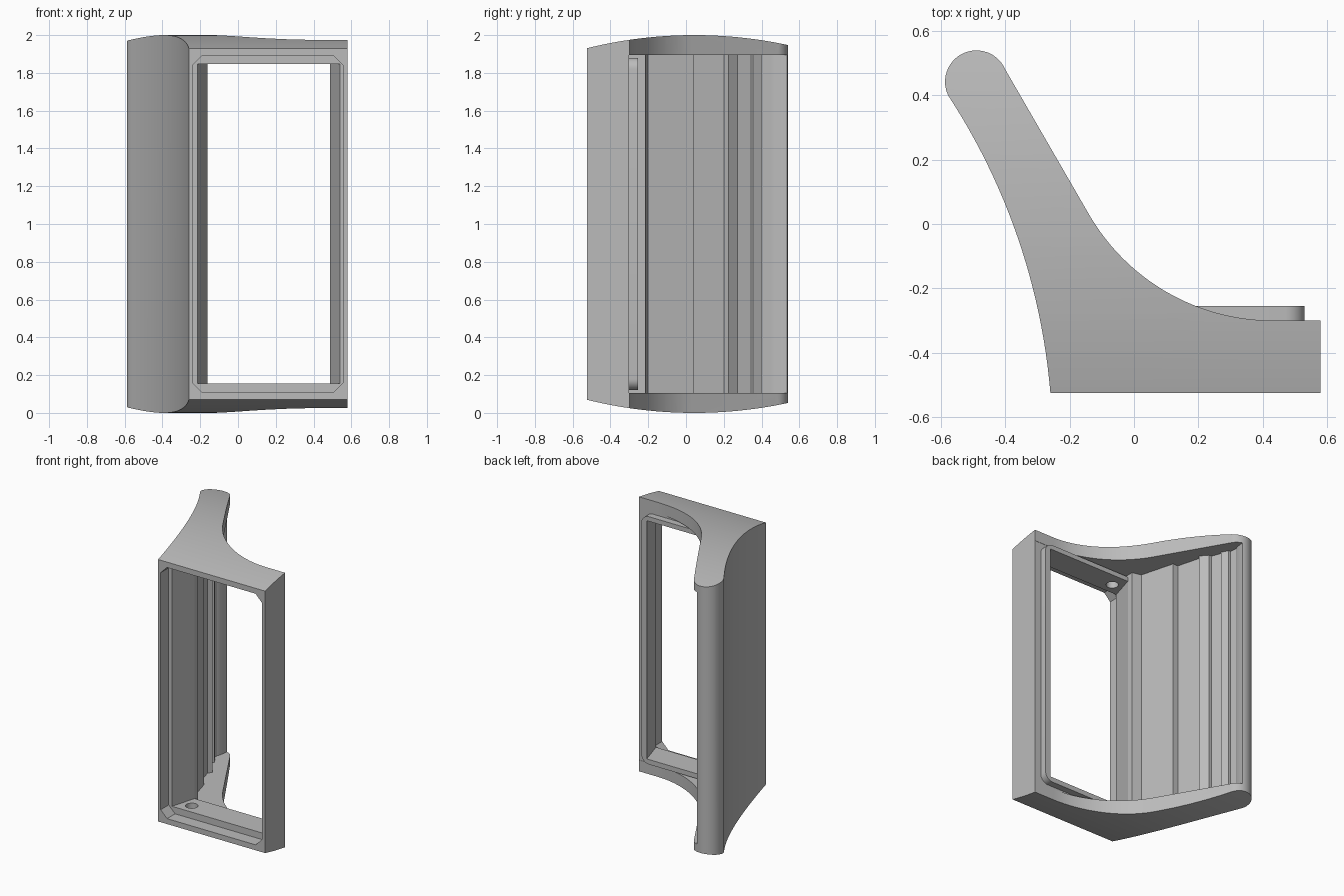
import bpy, bmesh, math
from mathutils import Vector

cube = bpy.data.objects.get("Cube")
if cube:
    bpy.data.objects.remove(cube, do_unlink=True)

gray = bpy.data.materials.new("plain gray")
gray.use_nodes = True
gray.diffuse_color = (0.5, 0.5, 0.5, 1)
gray.node_tree.nodes["Principled BSDF"].inputs["Base Color"].default_value = gray.diffuse_color


def loft(name, start, end):
    """Closed solid between two matching 3D loops."""
    bm = bmesh.new()
    a = [bm.verts.new(p) for p in start]
    b = [bm.verts.new(p) for p in end]
    bm.faces.new(a)
    bm.faces.new(b)
    for i in range(len(a)):
        j = (i + 1) % len(a)
        bm.faces.new((a[i], a[j], b[j], b[i]))
    bmesh.ops.recalc_face_normals(bm, faces=bm.faces)
    mesh = bpy.data.meshes.new(name)
    bm.to_mesh(mesh)
    bm.free()
    mesh.materials.append(gray)
    obj = bpy.data.objects.new(name, mesh)
    bpy.context.collection.objects.link(obj)
    return obj


def prism(name, pts, axis, lo, hi):
    def place(h):
        return [p[:axis] + (h,) + p[axis:] for p in map(tuple, pts)]
    return loft(name, place(lo), place(hi))


def arc(p0, p1, sag, n):
    """Points on an arc bulging to the right of p0 -> p1 by sag."""
    p0, p1 = Vector(p0), Vector(p1)
    half = (p1 - p0).length / 2
    along = (p1 - p0).normalized()
    side = Vector((along.y, -along.x)) * (1 if sag > 0 else -1)
    s = abs(sag)
    r = (half * half + s * s) / (2 * s)
    centre = (p0 + p1) / 2 + side * (s - r)
    a = math.atan2(half, r - s)
    return [centre + r * (math.sin(t) * along + math.cos(t) * side)
            for t in (-a + 2 * a * i / n for i in range(n + 1))]


def corner_rect(x0, x1, z0, z1, r, n):
    """Rectangle with cut (n = 1) or rounded corners."""
    pts = []
    for k, (cx, cz) in enumerate([(x1 - r, z1 - r), (x0 + r, z1 - r),
                                  (x0 + r, z0 + r), (x1 - r, z0 + r)]):
        for i in range(n + 1):
            t = math.pi / 2 * (k + i / n)
            pts.append((cx + r * math.cos(t), cz + r * math.sin(t)))
    return pts


def combine(target, tool, operation):
    mod = target.modifiers.new("cut", "BOOLEAN")
    mod.operation, mod.solver, mod.object = operation, "EXACT", tool
    bpy.context.view_layer.objects.active = target
    bpy.ops.object.modifier_apply(modifier=mod.name)
    bpy.data.objects.remove(tool, do_unlink=True)


# Plan outline: frame foot, concave back, rounded tip, curved outer wall
outline = [(-0.26, -0.525), (0.58, -0.525), (0.58, -0.3)]
outline += arc((0.43, -0.3), (-0.14, 0.03), -0.088, 24)
outline += arc((-0.4, 0.48), (-0.578, 0.4), 0.1, 20)
outline += arc((-0.578, 0.4), (-0.26, -0.525), -0.061, 24)[1:-1]
body = prism("bracket_body", outline, 2, -0.1, 2.1)

# Gently domed top and bottom
dome = arc((0.75, 1.892), (-0.662, 1.892), 0.108, 48)
dome += [(p.x, 2 - p.y) for p in reversed(dome)]
combine(body, prism("dome", dome, 0, -1, 1), "INTERSECT")

# Open back between the end plates, leaving a thin ribbed wall
cavity = [(1, -0.302), (-0.165, -0.302), (-0.165, -0.215), (-0.23, -0.2),
          (-0.295, 0.04), (-0.335, 0.04), (-0.378, 0.2), (-0.357, 0.225),
          (-0.4, 0.275), (-0.42, 0.275), (-0.446, 0.345), (-0.435, 0.355),
          (-0.46, 0.4), (-0.475, 0.4), (-0.48, 0.45), (-0.47, 0.47),
          (-0.455, 0.6), (1, 0.6)]
combine(body, prism("cavity", cavity, 2, 0.105, 1.895), "DIFFERENCE")

# Raised rounded lip behind the opening
lip = corner_rect(-0.2, 0.53, 0.12, 1.88, 0.06, 8)
combine(body, prism("lip", lip, 1, -0.35, -0.255), "UNION")

# Front recess with cut corners
recess = corner_rect(-0.24, 0.555, 0.108, 1.892, 0.05, 1)
combine(body, prism("recess", recess, 1, -0.6, -0.435), "DIFFERENCE")


# Opening whose sides narrow toward the back
def window(inset, y):
    x0, x1 = -0.215 + inset, 0.54 - inset
    return [(x0, y, 0.155), (x1, y, 0.155), (x1, y, 1.847), (x0, y, 1.847)]


combine(body, loft("taper", window(-0.003, -0.445), window(0.056, -0.245)), "DIFFERENCE")

# Blind screw holes above and below the opening
for lo, hi in ((0.09, 0.2), (1.8, 1.91)):
    ring = [(-0.115 + 0.04 * math.cos(math.tau * i / 24),
             -0.355 + 0.04 * math.sin(math.tau * i / 24)) for i in range(24)]
    combine(body, prism("hole", ring, 2, lo, hi), "DIFFERENCE")

bpy.ops.object.select_all(action="DESELECT")
body.select_set(True)
bpy.context.view_layer.objects.active = body
bpy.ops.object.shade_smooth_by_angle(angle=math.radians(25))
